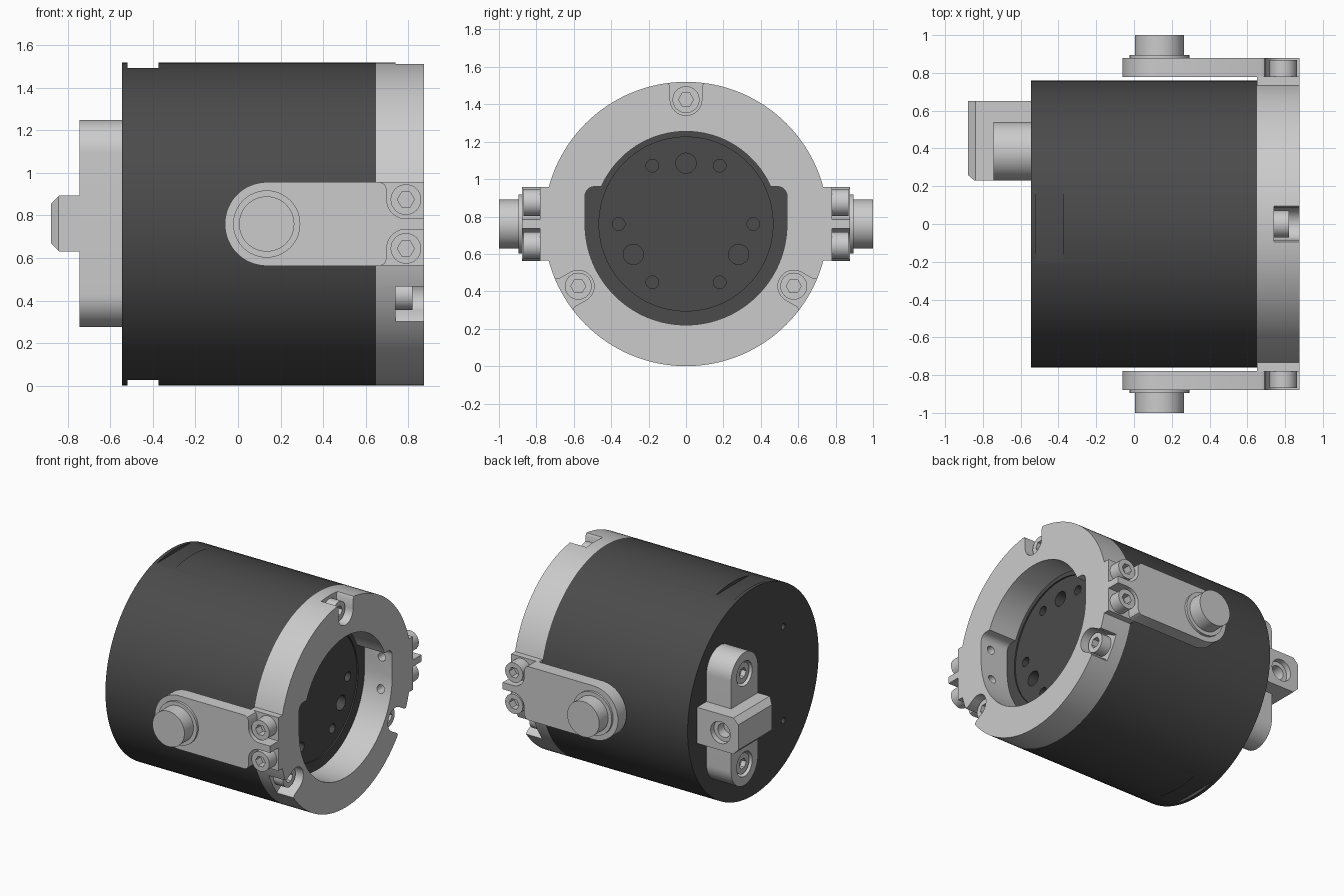
import bpy, bmesh
from math import sin, cos, radians, pi

if "Cube" in bpy.data.objects:
    bpy.data.objects.remove(bpy.data.objects["Cube"])

Z, R = 0.76, 0.76          # axis height and outer radius of the drum

dark = bpy.data.materials.new("dark_housing")
dark.diffuse_color = (0.07, 0.07, 0.07, 1)
dark.use_nodes = True
dark.node_tree.nodes["Principled BSDF"].inputs["Base Color"].default_value = dark.diffuse_color


def arc(cx, cy, r, a0, a1, n=24):
    return [(cx + r * cos(radians(a0 + (a1 - a0) * i / n)),
             cy + r * sin(radians(a0 + (a1 - a0) * i / n))) for i in range(n + 1)]


def circle(cx, cy, r, n=32):
    return arc(cx, cy, r, 0, 360, n)[:-1]


def prism(name, pts, axis, a, b, mat=None):
    """Extrude a profile: (y,z) along x, (x,z) along y, or (x,y) along z."""
    place = {'x': lambda p, t: (t, p[0], p[1]),
             'y': lambda p, t: (p[0], t, p[1]),
             'z': lambda p, t: (p[0], p[1], t)}[axis]
    bm = bmesh.new()
    lo = [bm.verts.new(place(p, a)) for p in pts]
    hi = [bm.verts.new(place(p, b)) for p in pts]
    bm.faces.new(lo)
    bm.faces.new(hi)
    for i in range(len(pts)):
        j = (i + 1) % len(pts)
        bm.faces.new((lo[i], lo[j], hi[j], hi[i]))
    bmesh.ops.recalc_face_normals(bm, faces=bm.faces)
    me = bpy.data.meshes.new(name)
    bm.to_mesh(me)
    bm.free()
    ob = bpy.data.objects.new(name, me)
    bpy.context.collection.objects.link(ob)
    if mat:
        me.materials.append(mat)
    return ob


def boolean(ob, pts, axis, a, b, op='DIFFERENCE'):
    """Cut (or join) an extruded profile and discard the helper."""
    tool = prism("cutter", pts, axis, a, b)
    tool.hide_render = True
    m = ob.modifiers.new("bool", 'BOOLEAN')
    m.operation, m.solver, m.object = op, 'EXACT', tool
    bpy.context.view_layer.objects.active = ob
    bpy.ops.object.modifier_apply(modifier=m.name)
    bpy.data.objects.remove(tool)


def screw(name, c, axis, a, b, r=0.072):
    """Socket-head screw, base at a and head top at b."""
    ob = prism(name, circle(*c, r), axis, a, b)
    boolean(ob, circle(*c, 0.04, 6), axis, b - 0.6 * (b - a), b + (b - a))


def rect(x0, x1, y0, y1):
    return [(x0, y0), (x1, y0), (x1, y1), (x0, y1)]


# Dark drum with two flat pockets, front recess and holes
body = prism("drum_body", circle(0, Z, R, 128), 'x', -0.545, 0.65, dark)
for z0, z1 in ((1.495, 1.7), (-0.2, 0.025)):
    boolean(body, rect(-0.52, -0.375, -0.3, 0.3), 'z', z0, z1)
boolean(body, circle(0, Z, 0.465, 96), 'x', 0.64, 0.8)
for k in range(6):
    t = radians(60 * k)
    boolean(body, circle(0.36 * cos(t), Z + 0.36 * sin(t), 0.034, 24), 'x', 0.55, 0.8)
for t in (90, 210, 330):
    t = radians(t)
    boolean(body, circle(0.325 * cos(t), Z + 0.325 * sin(t), 0.054, 24), 'x', 0.52, 0.8)
for z in (-0.345, 0.345):
    boolean(body, circle(-0.35, Z + z, 0.022, 20), 'x', -0.7, -0.48)

# Front ring with side pads and shaped opening
ring = prism("front_ring", circle(0, Z, R, 128), 'x', 0.65, 0.875)
for s in (-1, 1):
    boolean(ring, rect(s * 0.7, s * 0.78, 0.565, 0.957), 'x', 0.65, 0.875, 'UNION')
opening = (arc(0, Z, 0.495, 23.8, 156.2, 48) + arc(-0.49, Z + 0.15, 0.05, 90, 180, 6)
           + arc(0, Z, 0.54, 180, 360, 64) + arc(0.49, Z + 0.15, 0.05, 0, 90, 6))
boolean(ring, opening, 'x', 0.5, 1.0)
for s in (-1, 1):
    for z in (-0.115, 0.115):
        boolean(ring, circle(0.79, Z + z, 0.03, 20), 'y', s * 0.45, s * 0.66)

# Ring screws in slots that open outward
slot = [(0.9, -0.1), (0.765, -0.1), (0.735, -0.085)] + \
    arc(0.665, 0, 0.085, 270, 90, 16) + [(0.735, 0.085), (0.765, 0.1), (0.9, 0.1)]
for i, t in enumerate((90, 210, 330)):
    c, s = cos(radians(t)), sin(radians(t))
    boolean(ring, [(u * c - v * s, Z + u * s + v * c) for u, v in slot], 'x', 0.742, 1.0)
    screw(f"ring_screw_{i}", (0.665 * c, Z + 0.665 * s), 'x', 0.735, 0.82)

# Side arms, each with a stepped pivot pin and two screws
for s, side in ((-1, "front"), (1, "back")):
    arm = prism(f"{side}_arm", arc(0.135, Z, 0.197, 90, 270, 32)
                + [(0.875, Z - 0.197), (0.875, Z + 0.197)], 'y', s * 0.778, s * 0.878)
    for m in (-1, 1):
        corner = arc(0.79, 0.115, 0.09, 180, 270, 10)
        pocket = [(0.67, 0.24), (0.67, 0.197), (0.69, 0.187), (0.70, 0.165)] \
            + corner + [(0.95, 0.025), (0.95, 0.24)]
        boolean(arm, [(x, Z + m * z) for x, z in pocket], 'y', s * 0.7, s * 1.0)
        screw(f"{side}_arm_screw_{m}", (0.79, Z + m * 0.115), 'y', s * 0.77, s * 0.868)
    prism(f"{side}_pin_collar", circle(0.135, Z, 0.158, 48), 'y', s * 0.87, s * 0.895)
    prism(f"{side}_pin", circle(0.135, Z, 0.13, 48), 'y', s * 0.88, s * 1.0)

# Rear bracket: rounded bar with two sunk screws
Y = 0.385
bar = prism("rear_bar", arc(Y, 1.095, 0.155, 0, 180) + arc(Y, 0.43, 0.155, 180, 360),
            'x', -0.745, -0.545)
for i, z in enumerate((0.43, 1.095)):
    boolean(bar, circle(Y, z, 0.09), 'x', -0.8, -0.68)
    screw(f"bar_screw_{i}", (Y, z), 'x', -0.67, -0.73, 0.075)

# Chamfered cross block with a sideways bore
block = prism("rear_block", [(-0.545, 0.63), (-0.84, 0.63), (-0.88, 0.67), (-0.88, 0.855),
                             (-0.84, 0.895), (-0.545, 0.895)], 'y', 0.23, 0.65)
boolean(block, [(-0.9, 0.2), (-0.845, 0.2), (-0.845, 0.23), (-0.88, 0.26), (-0.9, 0.26)],
        'z', 0.5, 1.0)
boolean(block, circle(-0.735, Z, 0.08), 'y', 0.61, 0.8)
boolean(block, circle(-0.735, Z, 0.05), 'y', 0.5, 0.8)

# Smooth round walls, keep crisp edges
bpy.ops.object.select_all(action='SELECT')
bpy.ops.object.shade_smooth_by_angle(angle=radians(30))
